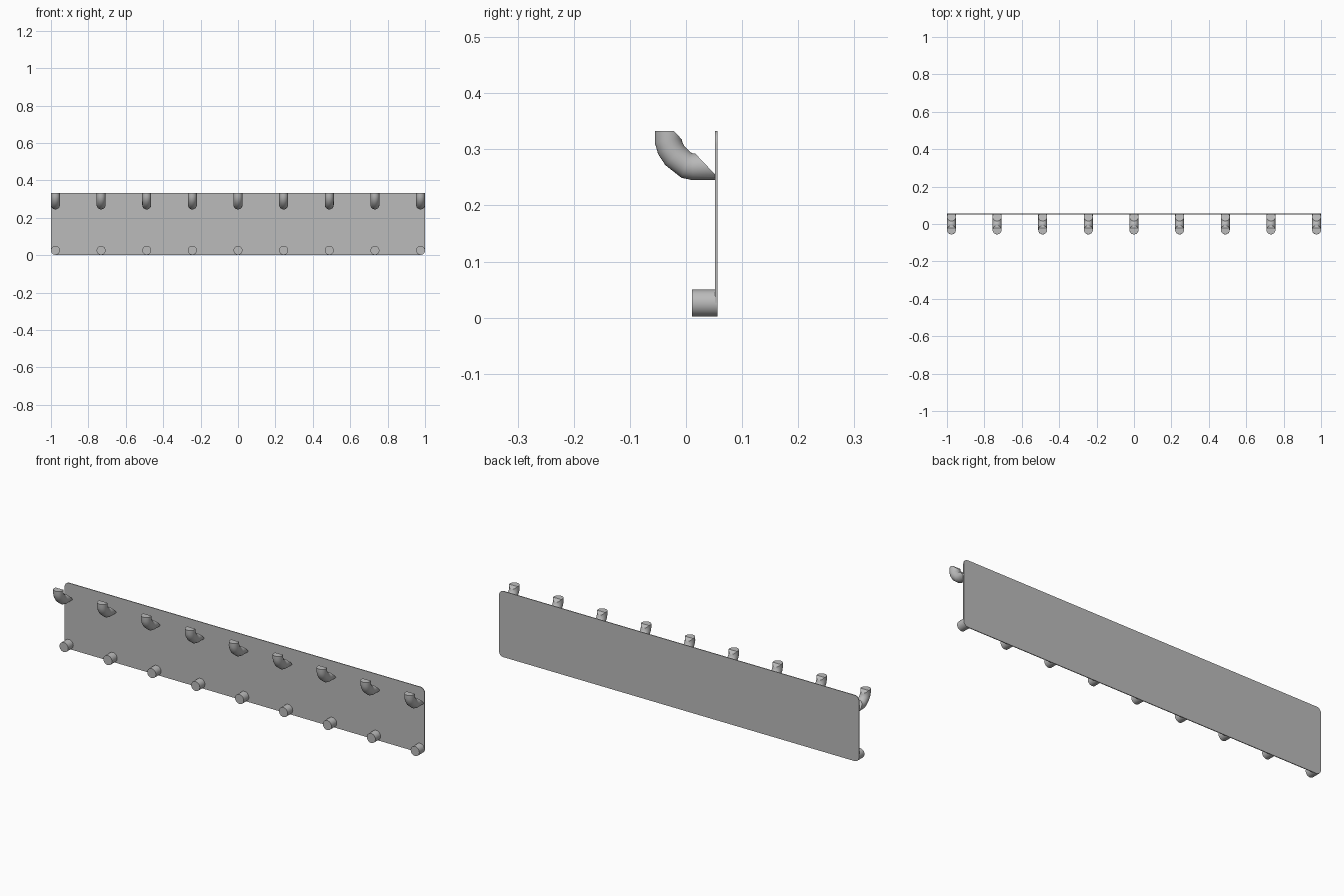
import bpy, bmesh, math
from mathutils import Vector

cube = bpy.data.objects.get("Cube")
if cube:
    bpy.data.objects.remove(cube, do_unlink=True)

grey = bpy.data.materials.new("light grey")
grey.use_nodes = True
grey.diffuse_color = (0.5, 0.5, 0.5, 1)
grey.node_tree.nodes["Principled BSDF"].inputs["Base Color"].default_value = (0.5, 0.5, 0.5, 1)

RADIUS = 0.024
SIDES = 28
BACK = 0.056
HEIGHT = 0.333


def finish(bm, name):
    """Turn a bmesh into a smooth-shaded object with sharp edges kept."""
    bmesh.ops.recalc_face_normals(bm, faces=bm.faces)
    mesh = bpy.data.meshes.new(name)
    bm.to_mesh(mesh)
    bm.free()
    mesh.materials.append(grey)
    obj = bpy.data.objects.new(name, mesh)
    bpy.context.collection.objects.link(obj)
    bpy.ops.object.select_all(action="DESELECT")
    obj.select_set(True)
    bpy.context.view_layer.objects.active = obj
    bpy.ops.object.shade_smooth_by_angle(angle=math.radians(32))
    return obj


def tube(stations):
    """Sweep a circle through (y, z, upward tilt in degrees) stations."""
    bm = bmesh.new()
    rings = []
    for y, z, tilt in stations:
        t = math.radians(tilt)
        normal = Vector((0, math.sin(t), math.cos(t)))
        ring = []
        for i in range(SIDES):
            a = math.tau * i / SIDES
            side = Vector((math.cos(a), 0, 0))
            ring.append(bm.verts.new(Vector((0, y, z)) + RADIUS * (side + math.sin(a) * normal)))
        rings.append(ring)
    for low, high in zip(rings, rings[1:]):
        for i in range(SIDES):
            j = (i + 1) % SIDES
            bm.faces.new((low[i], low[j], high[j], high[i]))
    bm.faces.new(rings[0])
    bm.faces.new(rings[-1])
    return bm


def trim(bm, point, normal):
    """Cut away everything on the normal's side and close the cut."""
    geom = bm.verts[:] + bm.edges[:] + bm.faces[:]
    cut = bmesh.ops.bisect_plane(bm, geom=geom, plane_co=point, plane_no=normal, clear_outer=True)
    edges = [e for e in cut["geom_cut"] if isinstance(e, bmesh.types.BMEdge)]
    bmesh.ops.holes_fill(bm, edges=edges, sides=0)


# Thin back plate with rounded corners
plate = bmesh.new()
corners = []
for sx, sz, start in ((1, 1, 0), (-1, 1, 90), (-1, 0, 180), (1, 0, 270)):
    cx = sx * (1 - RADIUS)
    cz = HEIGHT - RADIUS if sz else RADIUS + 0.002
    for k in range(7):
        a = math.radians(start + 15 * k)
        corners.append(plate.verts.new((cx + RADIUS * math.cos(a), BACK - 0.004, cz + RADIUS * math.sin(a))))
face = plate.faces.new(corners)
grown = bmesh.ops.extrude_face_region(plate, geom=[face], use_keep_orig=True)
moved = [v for v in grown["geom"] if isinstance(v, bmesh.types.BMVert)]
bmesh.ops.translate(plate, verts=moved, vec=(0, 0.004, 0))
finish(plate, "back_plate")

# Straight lower peg
peg = finish(tube([(BACK, 0.026, 0), (0.011, 0.026, 0)]), "lower_peg")

# Upturned hook, trimmed flat on top and bevelled on its inner lip
hook_mesh = tube([(BACK, 0.269, 0), (0.012, 0.269, 0), (0, 0.272, 20), (-0.02, 0.289, 45),
                  (-0.028, 0.302, 65), (-0.032, 0.316, 80), (-0.031, 0.35, 90)])
trim(hook_mesh, (0, 0, HEIGHT), (0, 0, 1))
trim(hook_mesh, (0, -0.022, HEIGHT), (0, 1, 0.95))
hook = finish(hook_mesh, "upper_hook")

# Nine evenly spaced pairs along the plate
for part in (peg, hook):
    for n in range(9):
        copy = part if n == 0 else bpy.data.objects.new(f"{part.name}_{n + 1}", part.data)
        if n:
            bpy.context.collection.objects.link(copy)
        copy.location.x = (n - 4) * 0.244
